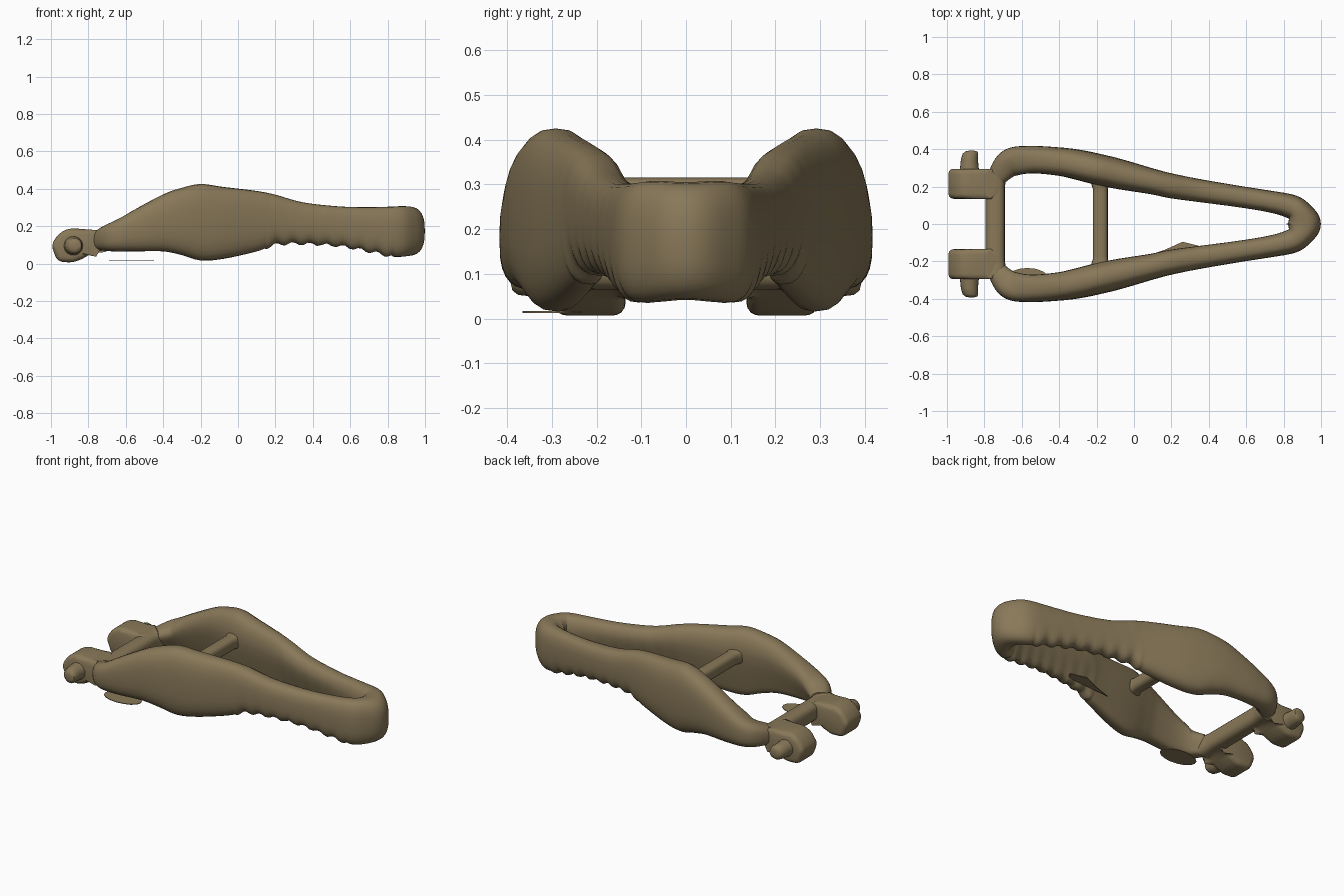
import bpy, bmesh, math
from mathutils import Vector

if "Cube" in bpy.data.objects:
    bpy.data.objects.remove(bpy.data.objects["Cube"])

bone = bpy.data.materials.new("olive brown")
bone.diffuse_color = (0.25, 0.19, 0.10, 1)
bone.use_nodes = True
bone.node_tree.nodes["Principled BSDF"].inputs["Base Color"].default_value = bone.diffuse_color


def finish(name, bm, angle=50):
    bmesh.ops.recalc_face_normals(bm, faces=bm.faces[:])
    me = bpy.data.meshes.new(name)
    bm.to_mesh(me)
    bm.free()
    ob = bpy.data.objects.new(name, me)
    bpy.context.collection.objects.link(ob)
    me.materials.append(bone)
    bpy.ops.object.select_all(action='DESELECT')
    ob.select_set(True)
    bpy.context.view_layer.objects.active = ob
    bpy.ops.object.shade_smooth_by_angle(angle=math.radians(angle))
    return ob


def loft(bm, rings):
    vr = [[bm.verts.new(p) for p in r] for r in rings]
    n = len(vr[0])
    for a, b in zip(vr, vr[1:]):
        for i in range(n):
            j = (i + 1) % n
            bm.faces.new((a[i], a[j], b[j], b[i]))
    bm.faces.new(vr[0])
    bm.faces.new(vr[-1])


def catmull(pts, steps):
    out = []
    for i in range(len(pts) - 1):
        p0, p1 = pts[max(i - 1, 0)], pts[i]
        p2, p3 = pts[i + 1], pts[min(i + 2, len(pts) - 1)]
        for s in range(steps):
            t = s / steps
            out.append([0.5 * (2 * b + (c - a) * t + (2 * a - 5 * b + 4 * c - d) * t * t
                               + (3 * b - a - 3 * c + d) * t ** 3)
                        for a, b, c, d in zip(p0, p1, p2, p3)])
    return out + [list(pts[-1])]


def sgn_pow(v, e):
    return math.copysign(abs(v) ** e, v)


# Jaw frame: one sweep round the tip; x, y, width, top, bottom
half = [(-0.73, 0.255, .11, .185, .07), (-0.66, 0.325, .155, .225, .065),
        (-0.55, 0.342, .15, .29, .065), (-0.40, 0.332, .155, .37, .065),
        (-0.30, 0.315, .165, .405, .045), (-0.20, 0.292, .17, .425, .017),
        (-0.08, 0.265, .165, .41, .025), (0.10, 0.225, .14, .388, .065),
        (0.20, 0.202, .135, .368, .10), (0.35, 0.177, .125, .327, .105),
        (0.55, 0.147, .117, .305, .092), (0.72, 0.120, .118, .302, .06),
        (0.83, 0.095, .13, .305, .037), (0.88, 0.065, .14, .308, .037),
        (0.905, 0.0, .188, .305, .042)]
path = catmull(half + [(x, -y, w, a, b) for x, y, w, a, b in half[-2::-1]], 8)
rings = []
for i, (x, y, w, top, bot) in enumerate(path):
    p, q = path[max(i - 1, 0)], path[min(i + 1, len(path) - 1)]
    d = Vector((q[0] - p[0], q[1] - p[1], 0)).normalized()
    out = Vector((-d.y, d.x, 0))
    if 0.15 < x < 0.82:                      # bumpy tooth line
        bot += 0.009 * math.sin(2 * math.pi * x / 0.09)
    ring = []
    for k in range(28):
        t = 2 * math.pi * k / 28
        side, up = sgn_pow(math.cos(t), 0.75), sgn_pow(math.sin(t), 0.75)
        if side < 0:                         # inner wall is hollowed low down
            side *= 1 - 0.4 * max(0, min(1, 0.4 - up))
        z = (top + bot) / 2 + up * (top - bot) / 2
        ring.append(Vector((x, y, z)) + out * (side * w / 2))
    rings.append(ring)
bm = bmesh.new()
loft(bm, rings)
finish("jaw_frame", bm)


# Cross bars, flared where they meet the frame
def bar(name, x, z, rx, rz, reach, flare):
    bm = bmesh.new()
    rings = []
    for i in range(25):
        y = reach * (i / 12 - 1)
        f = flare * max(0, abs(y) / reach - 0.75) / 0.25
        rings.append([(x + (rx + f) * sgn_pow(math.cos(a), 0.7), y,
                       z + (rz + f * 0.5) * sgn_pow(math.sin(a), 0.7))
                      for a in [2 * math.pi * k / 20 for k in range(20)]])
    loft(bm, rings)
    finish(name, bm)


bar("middle_cross_bar", -0.18, 0.275, 0.04, 0.04, 0.25, 0.02)
bar("rear_cross_bar", -0.742, 0.12, 0.052, 0.055, 0.27, 0.012)

# Hinge knuckles and their pins
outline = [(-0.70, .075), (-0.70, .17), (-0.77, .18), (-0.90, .19), (-0.955, .165),
           (-1.0, .10), (-0.965, .01), (-0.88, .005), (-0.82, .03), (-0.77, .065)]
for s, label in ((1, "left"), (-1, "right")):
    bm = bmesh.new()
    loft(bm, [[(x, s * y, z) for x, z in outline] for y in (0.135, 0.295)])
    bmesh.ops.bevel(bm, geom=bm.edges[:], offset=0.03, segments=4,
                    profile=0.5, affect='EDGES', clamp_overlap=True)
    finish(label + "_hinge_knuckle", bm, 70)
    bm = bmesh.new()
    loft(bm, [[(-0.88 + dx + r * math.cos(a), s * y, 0.095 + r * math.sin(a))
               for a in [2 * math.pi * k / 20 for k in range(20)]]
              for y, r, dx in ((.26, .055, 0), (.30, .05, 0), (.34, .046, 0),
                               (.375, .042, .005), (.388, .032, .01), (.392, .015, .012))])
    finish(label + "_hinge_pin", bm)

# Thin loose flaps under the right side
flaps = {"rear_flap": [(-0.57 + .12 * math.cos(a), -0.30 + .065 * math.sin(a), .013)
                       for a in [2 * math.pi * k / 16 for k in range(16)]],
         "side_flap": [(0.04, -0.18, .12), (0.16, -0.14, .12), (0.26, -0.095, .12),
                       (0.36, -0.12, .12), (0.34, -0.16, .12)]}
for name, pts in flaps.items():
    bm = bmesh.new()
    loft(bm, [pts, [(x, y, z + 0.004) for x, y, z in pts]])
    finish(name, bm)
